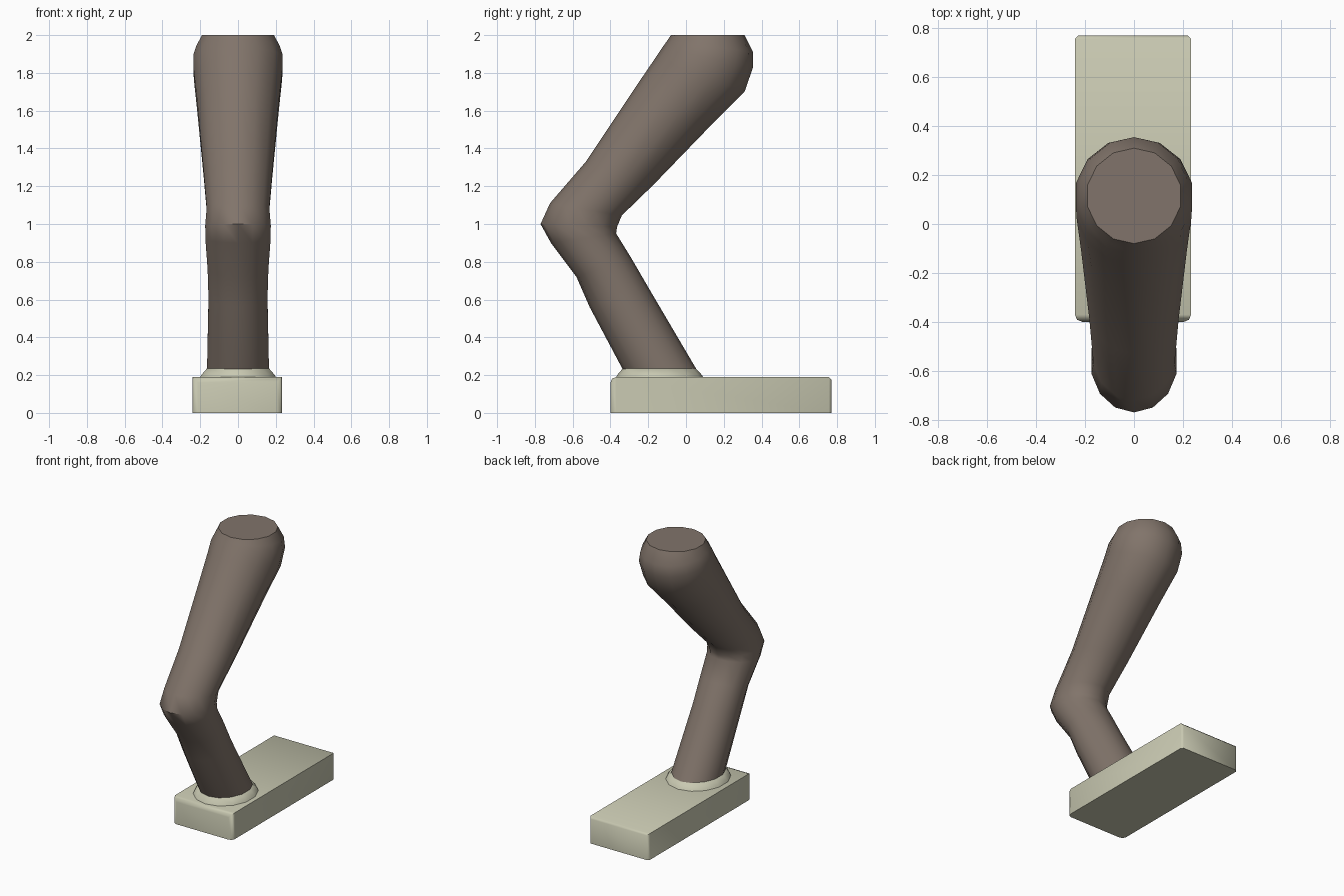
import bpy, bmesh, math
from mathutils import Vector

if "Cube" in bpy.data.objects:
    bpy.data.objects.remove(bpy.data.objects["Cube"])


def material(name, rgb):
    m = bpy.data.materials.new(name)
    m.diffuse_color = (*rgb, 1)
    m.use_nodes = True
    m.node_tree.nodes["Principled BSDF"].inputs["Base Color"].default_value = m.diffuse_color
    return m


def finish(name, bm, mat, angle):
    bmesh.ops.recalc_face_normals(bm, faces=bm.faces[:])
    me = bpy.data.meshes.new(name)
    bm.to_mesh(me)
    bm.free()
    ob = bpy.data.objects.new(name, me)
    bpy.context.collection.objects.link(ob)
    me.materials.append(mat)
    bpy.ops.object.select_all(action='DESELECT')
    ob.select_set(True)
    bpy.context.view_layer.objects.active = ob
    bpy.ops.object.shade_smooth_by_angle(angle=math.radians(angle))
    return ob


def loft(name, rings, mat, sides=14, angle=50):
    """Each ring: front y, z, back y, z, half width."""
    bm = bmesh.new()
    loops = []
    for fy, fz, by, bz, w in rings:
        f, b = Vector((0, fy, fz)), Vector((0, by, bz))
        mid, half = (f + b) / 2, (f - b) / 2
        loops.append([bm.verts.new(mid + half * math.cos(t) + Vector((w * math.sin(t), 0, 0)))
                      for t in (2 * math.pi * i / sides for i in range(sides))])
    for a, c in zip(loops, loops[1:]):
        for i in range(sides):
            j = (i + 1) % sides
            bm.faces.new((a[i], a[j], c[j], c[i]))
    bm.faces.new(loops[0])
    bm.faces.new(loops[-1])
    return finish(name, bm, mat, angle)


brown = material("leg_brown", (0.22, 0.175, 0.145))
cream = material("foot_cream", (0.58, 0.58, 0.44))

# Bent leg: hip, thigh, knee, shin
loft("leg", [
    (-0.08, 2.00, 0.31, 2.00, 0.195),
    (-0.10, 1.97, 0.355, 1.91, 0.225),
    (-0.125, 1.935, 0.355, 1.83, 0.243),
    (-0.165, 1.875, 0.31, 1.70, 0.24),
    (-0.25, 1.75, 0.12, 1.51, 0.222),
    (-0.53, 1.33, -0.17, 1.21, 0.187),
    (-0.72, 1.11, -0.34, 1.045, 0.17),
    (-0.77, 1.00, -0.365, 0.985, 0.178),
    (-0.715, 0.90, -0.37, 0.95, 0.177),
    (-0.58, 0.72, -0.29, 0.82, 0.165),
    (-0.51, 0.56, -0.20, 0.665, 0.16),
    (-0.34, 0.24, 0.05, 0.24, 0.168),
    (-0.30, 0.16, 0.10, 0.16, 0.168),
], brown)

# Flared skirt where the shin meets the foot
loft("ankle_skirt", [
    (-0.335, 0.235, 0.052, 0.235, 0.169),
    (-0.365, 0.20, 0.085, 0.20, 0.20),
    (-0.375, 0.17, 0.10, 0.17, 0.215),
], cream)

# Block foot with softened heel and top edges
bm = bmesh.new()
bmesh.ops.create_cube(bm, size=1)
for v in bm.verts:
    v.co = Vector((v.co.x * 0.475 - 0.004, 0.185 + v.co.y * 1.17, 0.095 + v.co.z * 0.19))
heel = [e for e in bm.edges
        if all(v.co.y < 0 for v in e.verts) and any(v.co.z > 0.1 for v in e.verts)]
bmesh.ops.bevel(bm, geom=heel, offset=0.03, segments=2, profile=0.5, affect='EDGES')
toe = [e for e in bm.edges
       if all(v.co.y > 0.7 for v in e.verts) and any(v.co.z > 0.1 for v in e.verts)]
bmesh.ops.bevel(bm, geom=toe, offset=0.014, segments=1, profile=0.5, affect='EDGES')
finish("foot", bm, cream, 50)
